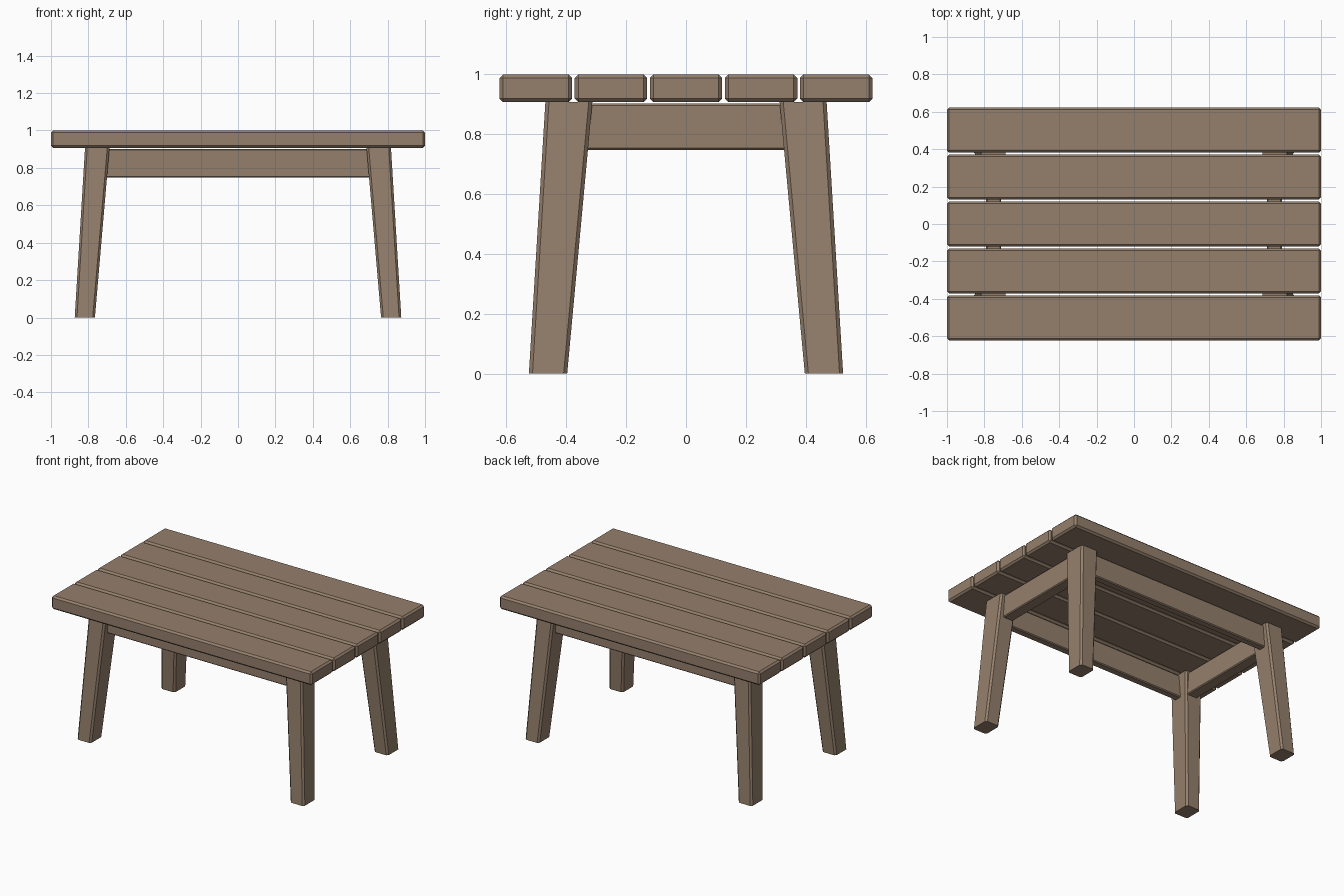
import bpy, bmesh

if "Cube" in bpy.data.objects:
    bpy.data.objects.remove(bpy.data.objects["Cube"])

wood = bpy.data.materials.new("weathered brown wood")
wood.diffuse_color = (0.30, 0.215, 0.15, 1)
wood.use_nodes = True
wood.node_tree.nodes["Principled BSDF"].inputs["Base Color"].default_value = wood.diffuse_color


def frustum(name, bottom, top, z0, z1, bevel, upright_only=False):
    """Box with separate bottom and top rectangles (x0, x1, y0, y1), chamfered."""
    bm = bmesh.new()
    rings = []
    for (x0, x1, y0, y1), z in ((bottom, z0), (top, z1)):
        rings.append([bm.verts.new(p) for p in
                      ((x0, y0, z), (x1, y0, z), (x1, y1, z), (x0, y1, z))])
    lo, hi = rings
    bm.faces.new(lo[::-1])
    bm.faces.new(hi)
    for i in range(4):
        j = (i + 1) % 4
        bm.faces.new((lo[i], lo[j], hi[j], hi[i]))
    edges = [e for e in bm.edges
             if not upright_only or abs(e.verts[0].co.z - e.verts[1].co.z) > 0.1]
    bmesh.ops.bevel(bm, geom=edges, offset=bevel, segments=1, affect='EDGES')
    bmesh.ops.recalc_face_normals(bm, faces=bm.faces[:])
    me = bpy.data.meshes.new(name)
    bm.to_mesh(me)
    bm.free()
    me.materials.append(wood)
    ob = bpy.data.objects.new(name, me)
    bpy.context.collection.objects.link(ob)
    return ob


def flip(rect, sx, sy):
    """Mirror a rectangle into another quadrant."""
    xs = sorted((rect[0] * sx, rect[1] * sx))
    ys = sorted((rect[2] * sy, rect[3] * sy))
    return (*xs, *ys)


# Table top: five chamfered planks with narrow gaps
for i in range(5):
    y = (i - 2) * 0.251
    r = (-1.0, 1.0, y - 0.121, y + 0.121)
    frustum(f"top_plank_{i + 1}", r, r, 0.907, 1.0, 0.012)

# Splayed, tapered legs
for sx, side in ((-1, "left"), (1, "right")):
    for sy, end in ((-1, "front"), (1, "back")):
        frustum(f"{end}_{side}_leg",
                flip((0.765, 0.873, 0.397, 0.525), sx, sy),
                flip((0.687, 0.818, 0.313, 0.470), sx, sy),
                0.0, 0.907, 0.012, upright_only=True)

# Long aprons at front and back
for sy, end in ((-1, "front"), (1, "back")):
    r = flip((-0.75, 0.75, 0.383, 0.435), 1, sy)
    frustum(f"{end}_apron", r, r, 0.748, 0.902, 0.006)

# Short aprons at the two ends
for sx, side in ((-1, "left"), (1, "right")):
    r = flip((0.71, 0.79, -0.39, 0.39), sx, 1)
    frustum(f"{side}_apron", r, r, 0.748, 0.902, 0.006)
